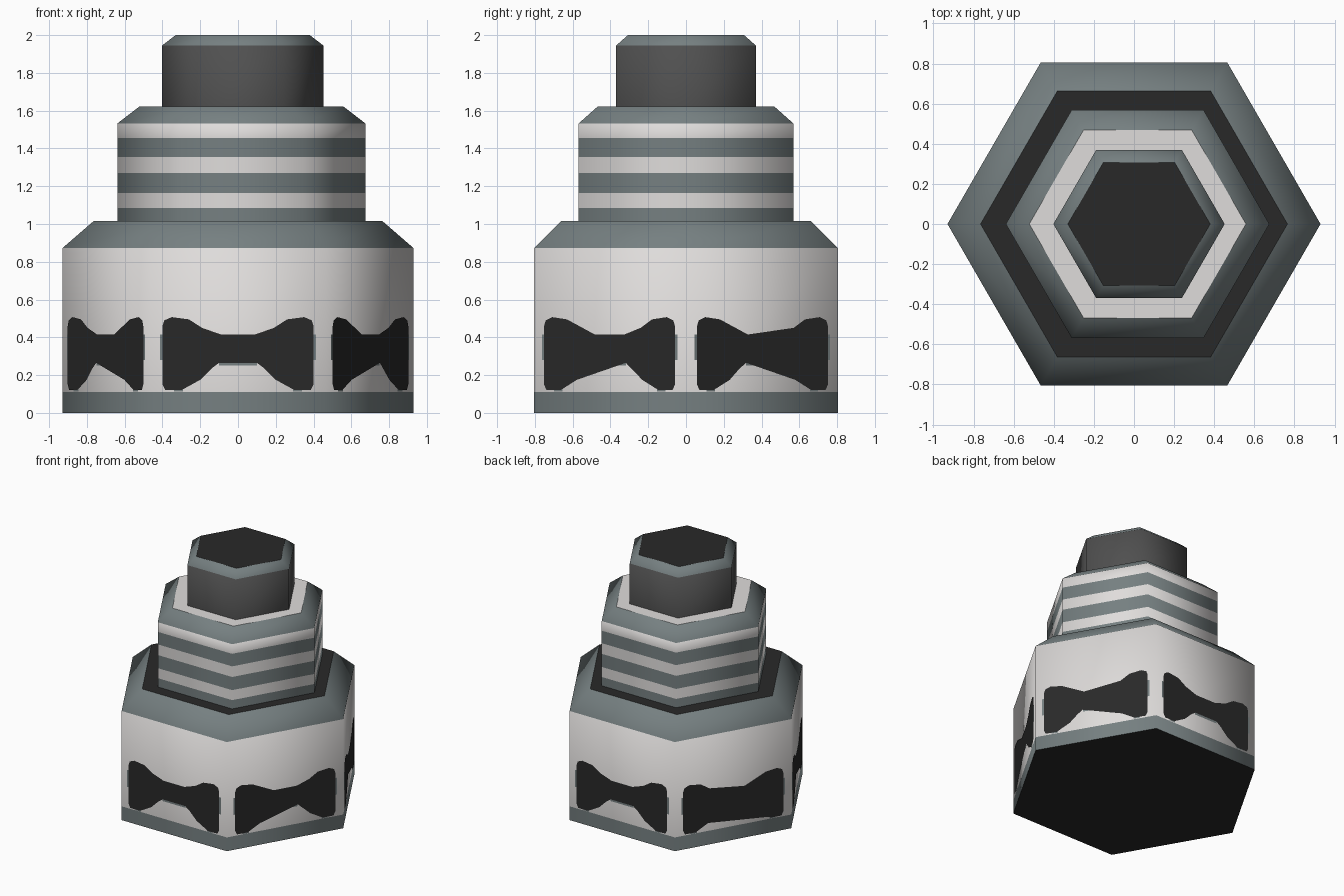
import bpy, bmesh, math
from mathutils import Matrix, Vector

if "Cube" in bpy.data.objects:
    bpy.data.objects.remove(bpy.data.objects["Cube"])


def material(name, rgb):
    m = bpy.data.materials.new(name)
    m.diffuse_color = (*rgb, 1)
    m.use_nodes = True
    m.node_tree.nodes["Principled BSDF"].inputs["Base Color"].default_value = m.diffuse_color
    return m


LIGHT, GREY, CHARCOAL, BLACK = range(4)
MATS = [material("cream white", (0.74, 0.72, 0.71)),
        material("slate grey", (0.18, 0.215, 0.22)),
        material("charcoal", (0.08, 0.08, 0.08)),
        material("black", (0.022, 0.022, 0.022))]


def finish(bm, name):
    me = bpy.data.meshes.new(name)
    bm.to_mesh(me)
    bm.free()
    for m in MATS:
        me.materials.append(m)
    ob = bpy.data.objects.new(name, me)
    bpy.context.collection.objects.link(ob)
    return ob


def tier(name, cx, profile, bands, cap, base):
    """Six-sided tier: profile of (radius, z), one colour per band between rings."""
    bm = bmesh.new()
    rings = [[bm.verts.new((cx + r * math.cos(i * math.pi / 3),
                            r * math.sin(i * math.pi / 3), z)) for i in range(6)]
             for r, z in profile]
    for lo, hi, colour in zip(rings, rings[1:], bands):
        for i in range(6):
            j = (i + 1) % 6
            f = bm.faces.new((lo[i], lo[j], hi[j], hi[i]))
            f.material_index = colour
            f.smooth = True
    bm.faces.new(rings[-1]).material_index = cap
    bm.faces.new(rings[0][::-1]).material_index = base
    return finish(bm, name)


# Cake-like stacked tiers
R1, R2, R3 = 0.93, 0.657, 0.427
tier("bottom_tier", 0, [(R1, 0), (R1, 0.11), (R1, 0.872), (0.765, 1.015)],
     [GREY, LIGHT, GREY], BLACK, BLACK)
stripe_z = [1.015, 1.085, 1.165, 1.27, 1.355, 1.455, 1.532]
tier("striped_middle_tier", 0.018, [(R2, z) for z in stripe_z] + [(0.54, 1.622)],
     [GREY, LIGHT] * 3 + [GREY], LIGHT, GREY)
tier("top_tier", 0.025, [(R3, 1.622), (R3, 1.945), (0.355, 2.0)],
     [CHARCOAL, GREY], BLACK, CHARCOAL)

# Bow outline, right half from top centre to bottom centre
half = [(0.09, 0.415), (0.19, 0.45), (0.26, 0.495), (0.35, 0.507), (0.39, 0.49),
        (0.40, 0.46), (0.40, 0.15), (0.385, 0.12), (0.30, 0.12), (0.20, 0.175),
        (0.14, 0.235), (0.10, 0.265)]
bow = half + [(-x, z) for x, z in reversed(half)]


def rect(x0, x1, z0, z1):
    return [(x0, z1), (x1, z1), (x1, z0), (x0, z0)]


# Grey trim peeking out behind the bow: side slivers and knot edge
trim = [rect(-0.414, 0.414, 0.28, 0.415), rect(-0.10, 0.10, 0.25, 0.4),
        rect(-0.34, -0.29, 0.113, 0.3), rect(0.29, 0.34, 0.113, 0.3)]
apothem = R1 * math.cos(math.pi / 6)


def plate(bm, outline, offset, colour, turn):
    verts = [bm.verts.new(turn @ Vector((x, -apothem - offset, z)))
             for x, z in reversed(outline)]
    f = bm.faces.new(verts)
    f.material_index = colour


# One bow on each of the six sides
for k in range(6):
    turn = Matrix.Rotation(k * math.pi / 3, 3, 'Z')
    bm = bmesh.new()
    for i, t in enumerate(trim):
        plate(bm, t, 0.002 + 0.0002 * i, GREY, turn)
    plate(bm, bow, 0.0045, BLACK, turn)
    bmesh.ops.triangulate(bm, faces=bm.faces[:])
    finish(bm, f"bow_{k + 1}")
